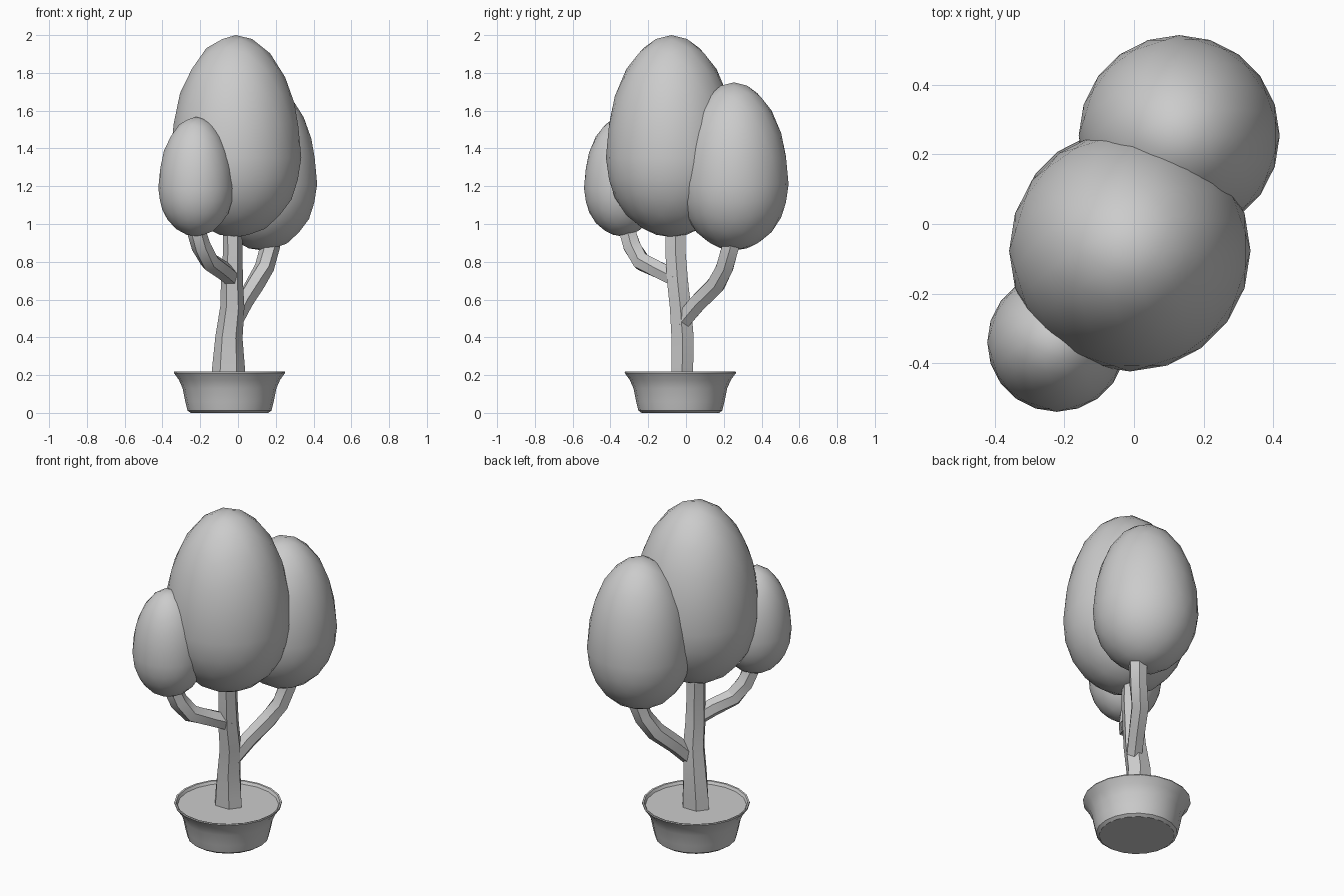
import bpy, bmesh, math
from mathutils import Vector

if "Cube" in bpy.data.objects:
    bpy.data.objects.remove(bpy.data.objects["Cube"])

# One plain grey for the whole model
GREY = (0.6, 0.6, 0.6, 1)
grey = bpy.data.materials.new("plain grey")
grey.use_nodes = True
grey.diffuse_color = GREY
grey.node_tree.nodes["Principled BSDF"].inputs["Base Color"].default_value = GREY


def finish(bm, name, angle):
    bmesh.ops.recalc_face_normals(bm, faces=bm.faces[:])
    mesh = bpy.data.meshes.new(name)
    bm.to_mesh(mesh)
    bm.free()
    mesh.materials.append(grey)
    obj = bpy.data.objects.new(name, mesh)
    bpy.context.collection.objects.link(obj)
    bpy.ops.object.select_all(action='DESELECT')
    obj.select_set(True)
    bpy.context.view_layer.objects.active = obj
    bpy.ops.object.shade_smooth_by_angle(angle=math.radians(angle))
    return obj


def loft(bm, rings):
    for a, b in zip(rings, rings[1:]):
        n = len(a)
        for i in range(n):
            j = (i + 1) % n
            bm.faces.new((a[i], a[j], b[j], b[i]))
    bm.faces.new(rings[0][::-1])
    bm.faces.new(rings[-1])


def egg(name, x, y, radius, bottom, middle, top):
    """Leaf ball: icosphere with a longer upper half."""
    bm = bmesh.new()
    bmesh.ops.create_icosphere(bm, subdivisions=3, radius=1)
    for v in bm.verts:
        height = (top - middle) if v.co.z > 0 else (middle - bottom)
        v.co = (x + v.co.x * radius, y + v.co.y * radius, middle + v.co.z * height)
    finish(bm, name, 25)


def limb(name, path, sides=6):
    """Tapered faceted tube; each path entry is x, y, z, width, depth."""
    bm = bmesh.new()
    points = [Vector(p[:3]) for p in path]
    rings = []
    for i, p in enumerate(path):
        t = (points[min(i + 1, len(path) - 1)] - points[max(i - 1, 0)]).normalized()
        side = Vector((1, 0, 0))
        side = (side - t * side.dot(t)).normalized()
        out = t.cross(side)
        angles = [math.tau * k / sides for k in range(sides)]
        rings.append([bm.verts.new(points[i] + side * (p[3] * math.cos(a))
                                   + out * (p[4] * math.sin(a))) for a in angles])
    loft(bm, rings)
    finish(bm, name, 30)


# Leaf balls
egg("middle_foliage", -0.012, -0.077, 0.347, 0.93, 1.35, 2.0)
egg("back_foliage", 0.13, 0.254, 0.289, 0.86, 1.21, 1.75)
egg("front_foliage", -0.222, -0.34, 0.2, 0.935, 1.19, 1.567)

# Trunk and branches
limb("trunk", [(-0.052, -0.02, 0.16, 0.09, 0.067), (-0.05, -0.02, 0.25, 0.086, 0.067),
               (-0.048, -0.018, 0.4, 0.072, 0.068), (-0.03, -0.03, 0.56, 0.064, 0.064),
               (-0.032, -0.045, 0.7, 0.058, 0.064), (-0.028, -0.055, 0.84, 0.052, 0.062),
               (-0.03, -0.055, 1.05, 0.05, 0.06)])
limb("back_branch", [(-0.02, -0.025, 0.48, 0.045, 0.05), (0.03, 0.06, 0.58, 0.048, 0.052),
                     (0.09, 0.16, 0.68, 0.052, 0.054), (0.14, 0.205, 0.77, 0.052, 0.052),
                     (0.17, 0.235, 0.88, 0.052, 0.052), (0.18, 0.24, 1.0, 0.05, 0.05)])
limb("front_branch", [(-0.025, -0.05, 0.71, 0.045, 0.05), (-0.08, -0.14, 0.755, 0.05, 0.05),
                      (-0.15, -0.235, 0.8, 0.052, 0.052), (-0.195, -0.285, 0.88, 0.052, 0.052),
                      (-0.22, -0.31, 0.96, 0.05, 0.05), (-0.225, -0.32, 1.06, 0.045, 0.045)])

# Flared pot with a thin rim and filled with soil
bm = bmesh.new()
profile = [(0.205, 0), (0.222, 0.012), (0.234, 0.06), (0.248, 0.13), (0.268, 0.175),
           (0.295, 0.212), (0.293, 0.218), (0.284, 0.216), (0.276, 0.2)]
SIDES = 20
loft(bm, [[bm.verts.new((-0.045 + r * math.cos(math.tau * k / SIDES),
                         -0.03 + r * math.sin(math.tau * k / SIDES), z))
           for k in range(SIDES)] for r, z in profile])
finish(bm, "pot", 35)
